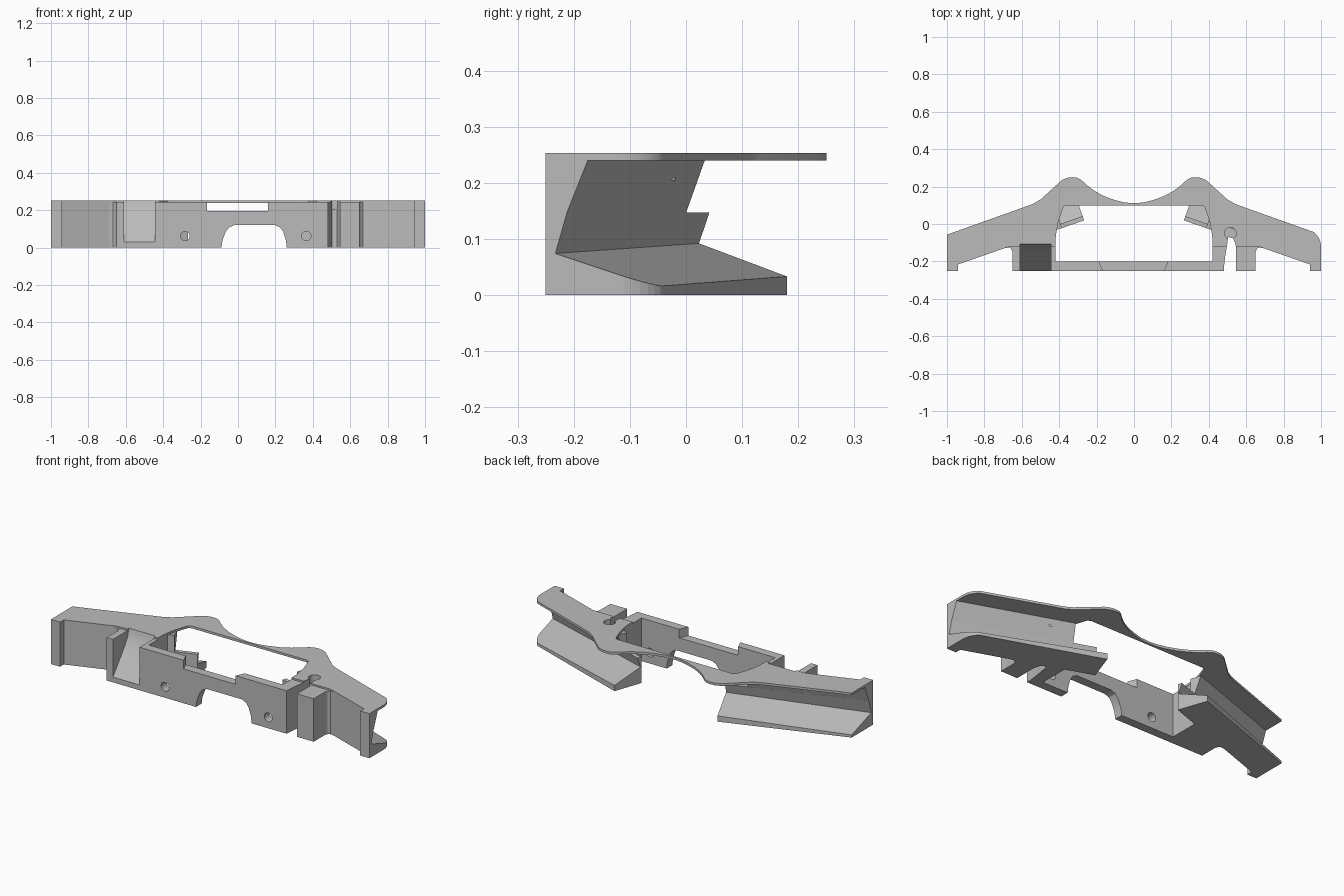
import bpy, bmesh, math
from mathutils import Vector

old = bpy.data.objects.get("Cube")
if old:
    bpy.data.objects.remove(old, do_unlink=True)

GREY = (0.5, 0.5, 0.5, 1)
grey = bpy.data.materials.new("plain grey")
grey.use_nodes = True
grey.diffuse_color = GREY
grey.node_tree.nodes["Principled BSDF"].inputs["Base Color"].default_value = GREY

TOP, DECK = 0.253, 0.24
SLOPE = 0.35


def front_line(x):
    return 0.113 - SLOPE * x


def loft(name, ring_a, ring_b):
    """Solid between two matching rings of points."""
    bm = bmesh.new()
    a = [bm.verts.new(p) for p in ring_a]
    b = [bm.verts.new(p) for p in ring_b]
    bm.faces.new(a)
    bm.faces.new(b[::-1])
    for i in range(len(a)):
        j = (i + 1) % len(a)
        bm.faces.new((a[j], a[i], b[i], b[j]))
    bmesh.ops.recalc_face_normals(bm, faces=bm.faces)
    mesh = bpy.data.meshes.new(name)
    bm.to_mesh(mesh)
    bm.free()
    obj = bpy.data.objects.new(name, mesh)
    bpy.context.collection.objects.link(obj)
    mesh.materials.append(grey)
    return obj


def prism(name, outline, lo, hi, axis=2):
    """Outline in the two other axes, extruded along the given axis."""
    def ring(t):
        pts = []
        for p in outline:
            q = list(p)
            q.insert(axis, t)
            pts.append(Vector(q))
        return pts
    return loft(name, ring(lo), ring(hi))


def mirrored(half):
    return half + [(-x, y) for x, y in reversed(half) if x > 0]


def cut(target, cutters):
    for c in cutters:
        c.hide_render = True
        mod = target.modifiers.new("cut", 'BOOLEAN')
        mod.operation = 'DIFFERENCE'
        mod.solver = 'EXACT'
        mod.object = c
        bpy.context.view_layer.objects.active = target
        bpy.ops.object.modifier_apply(modifier=mod.name)


def circle(cx, cy, r, n=24):
    return [(cx + r * math.cos(2 * math.pi * i / n),
             cy + r * math.sin(2 * math.pi * i / n)) for i in range(n)]


# Top plate: winged outline with the window open to the front
plate = prism("top_plate", mirrored([
    (0, 0.111), (0.05, 0.115), (0.10, 0.127), (0.16, 0.149), (0.21, 0.176),
    (0.25, 0.206), (0.28, 0.234), (0.305, 0.248), (0.33, 0.25), (0.355, 0.247),
    (0.385, 0.235), (0.50, 0.131), (0.535, 0.11), (0.56, 0.1), (1, -0.057),
    (1, -0.237), (0.70, -0.132), (0.67, -0.122), (0.64, -0.12), (0.42, -0.12),
    (0.418, -0.06), (0.405, 0.01), (0.385, 0.07), (0.377, 0.092), (0.36, 0.1),
    (0, 0.1)]), DECK, TOP)

# Front frame: panel, both side blocks and the fillets into the arms
frame = prism("front_frame", mirrored([
    (0, -0.25), (0.65, -0.25), (0.65, -0.15), (0.656, -0.134), (0.667, -0.125),
    (0.69, front_line(0.69)), (0.69, front_line(0.69) + 0.003),
    (0.42, front_line(0.42) + 0.003), (0.42, -0.2), (0, -0.2)]), 0, 0.244)


# Arms: slanted V-groove section from the inner end out to the tip
def arm_part(name, side, section, inner_x):
    inner, outer = [], []
    for d, z, drop in section:
        t = d / (1 + SLOPE ** 2)
        inner.append((side * (inner_x + SLOPE * t), front_line(inner_x) + t, z))
        outer.append((side, front_line(1) + d, z - drop))
    return loft(name, inner, outer)


flange_section = [(0, 0, 0), (0.18, 0, 0), (0.18, 0.033, 0.018),
                  (0.004, 0.092, 0.018), (0.025, 0.147, 0), (0, 0.147, 0)]
wall_section = [(0, 0.14, 0), (0.022, 0.14, 0), (0.062, DECK, 0), (0, DECK, 0)]
arms = {}
for label, side in (("left", 1), ("right", -1)):
    arms[side] = [arm_part(label + "_arm_flange", side, flange_section, 0.267),
                  arm_part(label + "_arm_wall", side, wall_section, 0.385)]
    prism(label + "_end_tab", [(side * x, y) for x, y in (
        (0.942, -0.25), (1, -0.25), (1, -0.235), (0.942, -0.214))], 0, TOP)

# Cutters
pocket = prism("pocket_cutter", [(-0.27, 0.03), (-0.25, 0.03), (-0.175, 0.125),
               (-0.145, 0.165), (-0.118, 0.21), (-0.105, 0.26), (-0.105, 0.3),
               (-0.27, 0.3)], -0.61, -0.443, axis=0)
notch = prism("notch_cutter", [(-0.162, -0.26), (0.155, -0.26), (0.187, -0.19),
              (-0.192, -0.19)], 0.195, 0.3)
arch = prism("arch_cutter", [(-0.09, -0.01), (-0.083, 0.04), (-0.065, 0.085),
             (-0.048, 0.108), (-0.02, 0.12), (0.2, 0.12), (0.225, 0.108),
             (0.242, 0.085), (0.256, 0.04), (0.262, -0.01)], -0.3, -0.15, axis=1)
holes = [prism("hole_cutter", circle(x, 0.062, 0.025), -0.3, -0.15, axis=1)
         for x in (-0.283, 0.365)]
slot = prism("slot_cutter", [(0.48, -0.27), (0.545, -0.27), (0.545, -0.12),
             (0.54, -0.1), (0.53, -0.076), (0.503, -0.07), (0.498, -0.11),
             (0.488, -0.17), (0.482, -0.22)], -0.1, 0.3)
keyhole = prism("keyhole_cutter", circle(0.515, -0.05, 0.031), 0.205, 0.3)
arc = [(0.915 + 0.085 * math.sin(a), -0.125 + 0.097 * math.cos(a))
       for a in (math.radians(i * 9) for i in range(1, 11))]
corner = prism("corner_cutter", arc + [(1.1, -0.125), (1.1, 0.1), (0.93, 0.1)],
               -0.1, 0.3)

cut(frame, [pocket, notch, arch, slot, keyhole] + holes)
cut(plate, [pocket, slot, keyhole, corner])
cut(arms[1][0], [corner])
cut(arms[1][1], [corner, keyhole])
for c in [pocket, notch, arch, slot, keyhole, corner] + holes:
    bpy.data.objects.remove(c, do_unlink=True)

# Smooth the curved walls, keep the edges sharp
bpy.ops.object.select_all(action='DESELECT')
for obj in [plate, frame]:
    obj.select_set(True)
bpy.context.view_layer.objects.active = plate
bpy.ops.object.shade_smooth_by_angle(angle=math.radians(28))
